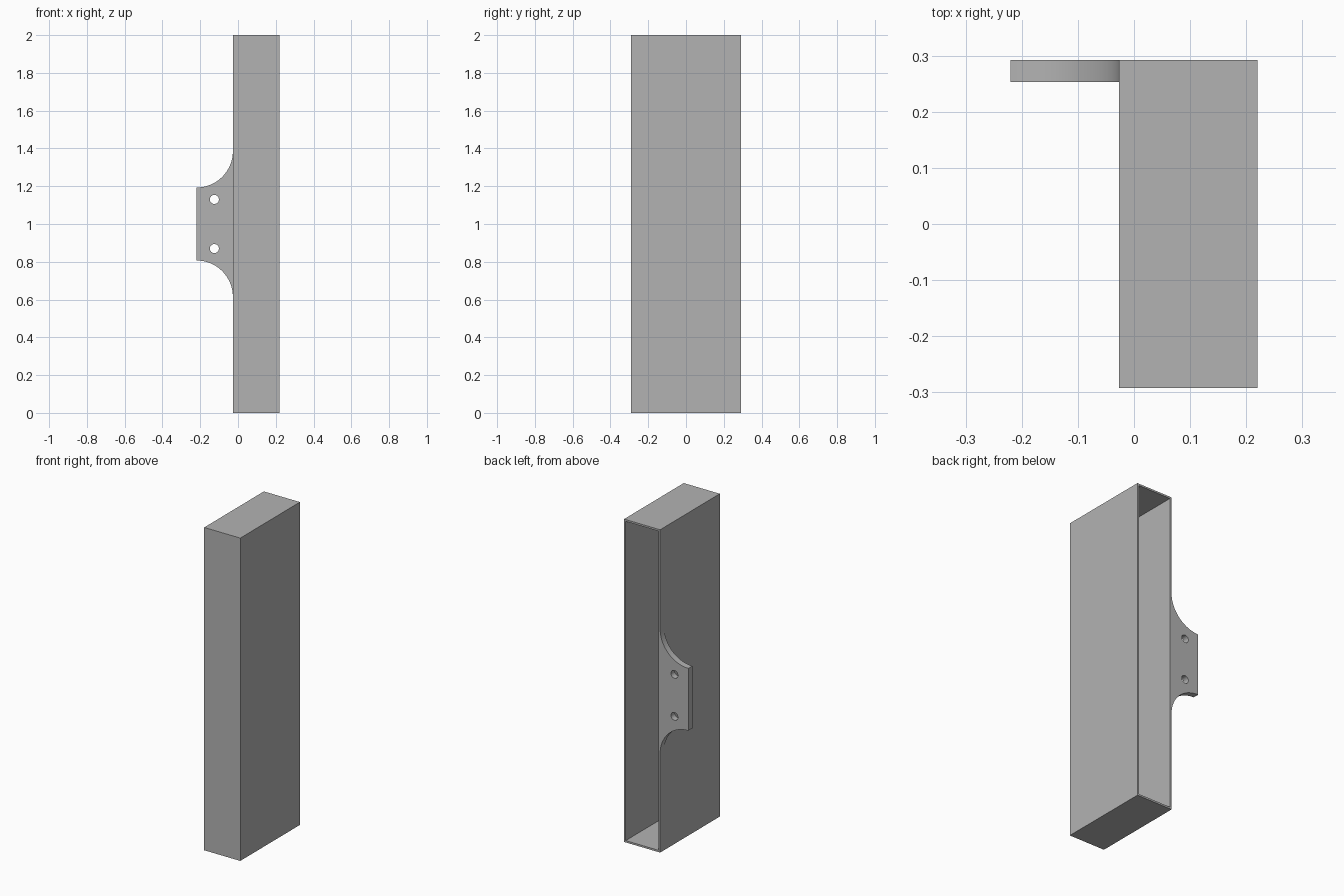
import bpy, bmesh
from math import sin, cos, pi, radians

cube = bpy.data.objects.get("Cube")
if cube:
    bpy.data.objects.remove(cube)

GREY = (0.45, 0.45, 0.45, 1)
mat = bpy.data.materials.new("plain grey")
mat.use_nodes = True
mat.diffuse_color = GREY
mat.node_tree.nodes["Principled BSDF"].inputs["Base Color"].default_value = GREY

LEFT, RIGHT = 0.22, -0.027      # channel sides
BACK, HEIGHT, WALL = 0.292, 2.0, 0.016
TAB_END, TAB_THICK = -0.22, 0.039
MID = HEIGHT / 2


def add_object(name, data):
    obj = bpy.data.objects.new(name, data)
    bpy.context.collection.objects.link(obj)
    data.materials.append(mat)
    return obj


# Hollow channel, open at the back
bm = bmesh.new()
bmesh.ops.create_cube(bm, size=1)
bmesh.ops.scale(bm, vec=(LEFT - RIGHT, 2 * BACK, HEIGHT), verts=bm.verts)
bmesh.ops.translate(bm, vec=((LEFT + RIGHT) / 2, 0, MID), verts=bm.verts)
bm.normal_update()
opening = max(bm.faces, key=lambda f: f.calc_center_median().y)
bmesh.ops.inset_individual(bm, faces=[opening], thickness=WALL)
floor = bmesh.ops.extrude_discrete_faces(bm, faces=[opening])["faces"][0]
bmesh.ops.translate(bm, vec=(0, WALL - 2 * BACK, 0), verts=floor.verts)
bmesh.ops.recalc_face_normals(bm, faces=bm.faces)
mesh = bpy.data.meshes.new("channel")
bm.to_mesh(mesh)
bm.free()
add_object("channel", mesh)


# Mounting tab outline: concave fillets above and below, two screw holes
def arc(cx, cz, r, start, end, steps):
    angles = [start + (end - start) * i / steps for i in range(steps + 1)]
    return [(cx + r * cos(a), cz + r * sin(a)) for a in angles]


def add_loop(curve, points):
    spline = curve.splines.new("POLY")
    spline.points.add(len(points) - 1)
    for p, (x, z) in zip(spline.points, points):
        p.co = (x, z, 0, 1)
    spline.use_cyclic_u = True


radius = RIGHT - TAB_END
reach = 0.193 + radius          # fillet centre distance from mid height
upper = arc(TAB_END, MID + reach, radius, 0, -pi / 2, 24)
lower = [(x, HEIGHT - z) for x, z in reversed(upper)]
curve = bpy.data.curves.new("mounting_tab", "CURVE")
curve.dimensions = "2D"
curve.fill_mode = "BOTH"
curve.extrude = TAB_THICK / 2
add_loop(curve, upper + lower)
for side in (1, -1):
    add_loop(curve, arc(-0.125, MID + side * 0.13, 0.024, 0, 2 * pi, 32)[:-1])
tab = add_object("mounting_tab", curve)
tab.location.y = BACK - TAB_THICK / 2
tab.rotation_euler.x = radians(90)

# Turn the tab into a clean mesh with smooth fillets
bpy.ops.object.select_all(action="DESELECT")
tab.select_set(True)
bpy.context.view_layer.objects.active = tab
bpy.ops.object.convert(target="MESH")
tab = bpy.context.object
bm = bmesh.new()
bm.from_mesh(tab.data)
bmesh.ops.remove_doubles(bm, verts=bm.verts, dist=0.0001)
bmesh.ops.recalc_face_normals(bm, faces=bm.faces)
bm.to_mesh(tab.data)
bm.free()
bpy.ops.object.shade_smooth_by_angle(angle=radians(30))
